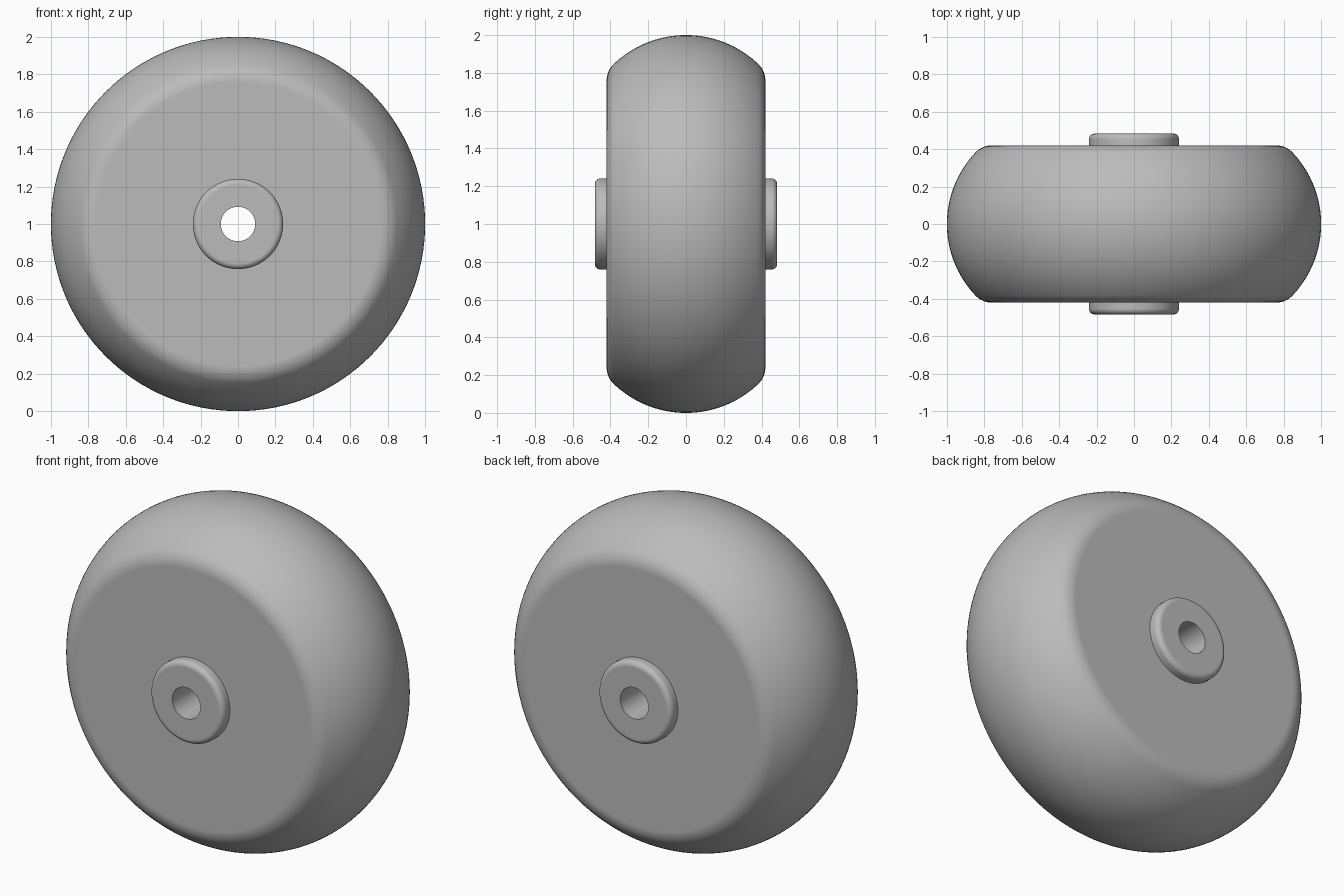
import bpy
import bmesh
from math import sin, cos, atan2, sqrt, pi, radians
from mathutils import Vector, Matrix

cube = bpy.data.objects.get("Cube")
if cube:
    bpy.data.objects.remove(cube, do_unlink=True)

SEGMENTS = 128
HALF_WIDTH = 0.42
HUB_RADIUS = 0.241
HUB_FACE = 0.483
BORE_RADIUS = 0.092

grey = bpy.data.materials.new("plain grey")
grey.use_nodes = True
colour = (0.5, 0.5, 0.5, 1)
grey.diffuse_color = colour
grey.node_tree.nodes["Principled BSDF"].inputs["Base Color"].default_value = colour


def arc(centre, radius, start, end, steps):
    """Points (r, y) on an arc; angles are measured from +r towards +y."""
    angles = [start + (end - start) * i / steps for i in range(steps + 1)]
    return [(centre[0] + radius * cos(a), centre[1] + radius * sin(a)) for a in angles]


def mirrored(half):
    """Extend a half profile that starts at y = 0 to both sides."""
    return [(r, -y) for r, y in reversed(half[1:])] + half


def revolve(name, profile, flip=False):
    """Turn an (r, y) profile around the horizontal axle."""
    bm = bmesh.new()
    verts = [bm.verts.new((r, y, 0)) for r, y in profile]
    edges = [bm.edges.new(pair) for pair in zip(verts, verts[1:])]
    bmesh.ops.spin(bm, geom=verts + edges, cent=(0, 0, 0), axis=(0, 1, 0),
                   angle=2 * pi, steps=SEGMENTS, use_duplicate=False)
    bmesh.ops.remove_doubles(bm, verts=bm.verts, dist=0.0001)
    # Outward normals, judged from the outermost strip of the profile
    bm.normal_update()
    outer = max(bm.faces, key=lambda f: Vector((f.calc_center_median().x, f.calc_center_median().z)).length)
    centre = outer.calc_center_median()
    if outer.normal.dot(Vector((centre.x, 0, centre.z))) < 0:
        bmesh.ops.reverse_faces(bm, faces=bm.faces)
    bmesh.ops.transform(bm, matrix=Matrix.Translation((0, 0, 1)), verts=bm.verts)
    mesh = bpy.data.meshes.new(name)
    bm.to_mesh(mesh)
    bm.free()
    mesh.materials.append(grey)
    obj = bpy.data.objects.new(name, mesh)
    bpy.context.collection.objects.link(obj)
    bpy.ops.object.select_all(action="DESELECT")
    obj.select_set(True)
    bpy.context.view_layer.objects.active = obj
    bpy.ops.object.shade_smooth_by_angle(angle=radians(30))
    return obj


# Wheel body: crowned tread, rounded shoulders and flat side walls
crown, shoulder = 0.555, 0.12
crown_centre = 1 - crown
shoulder_y = HALF_WIDTH - shoulder
shoulder_r = crown_centre + sqrt((crown - shoulder) ** 2 - shoulder_y ** 2)
blend = atan2(shoulder_y, shoulder_r - crown_centre)
tread = arc((crown_centre, 0), crown, 0, blend, 16)
tread += arc((shoulder_r, shoulder_y), shoulder, blend, pi / 2, 12)[1:]
tread += [(shoulder_r - 0.01, HALF_WIDTH), (HUB_RADIUS, HALF_WIDTH)]
revolve("wheel_body", mirrored(tread))

# Hub: raised bosses with rounded rims on both sides
rim = 0.03
boss = [(HUB_RADIUS, HALF_WIDTH)]
boss += arc((HUB_RADIUS - rim, HUB_FACE - rim), rim, 0, pi / 2, 8)
boss += [(HUB_RADIUS - rim - 0.005, HUB_FACE), (BORE_RADIUS, HUB_FACE)]
hub_front = revolve("hub_boss_front", [(r, -y) for r, y in boss])
hub_back = revolve("hub_boss_back", boss)

# Axle bore: open tube through the hub, facing inwards
bore = revolve("axle_bore", [(BORE_RADIUS, -HUB_FACE), (BORE_RADIUS, HUB_FACE)])
bore.data.flip_normals()
